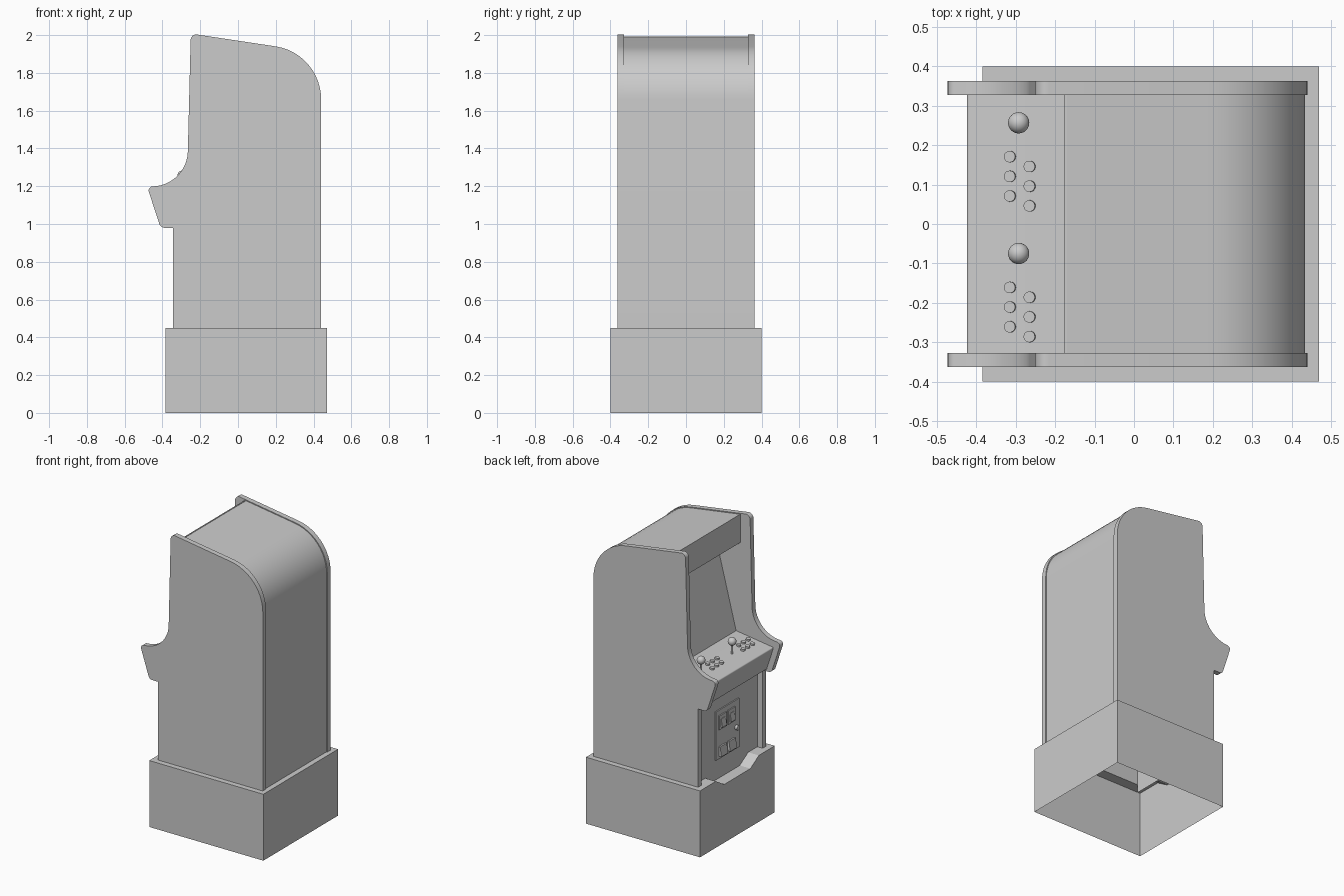
import bpy, bmesh, math
from mathutils import Vector, Matrix

cube = bpy.data.objects.get("Cube")
if cube:
    bpy.data.objects.remove(cube, do_unlink=True)

grey = bpy.data.materials.new("plain grey")
grey.use_nodes = True
COLOR = (0.6, 0.6, 0.6, 1)
grey.diffuse_color = COLOR
grey.node_tree.nodes["Principled BSDF"].inputs["Base Color"].default_value = COLOR


def finish(name, bm, recalc=True):
    """Turn a bmesh into a grey object with sharp edges kept."""
    if recalc:
        bmesh.ops.recalc_face_normals(bm, faces=bm.faces)
    mesh = bpy.data.meshes.new(name)
    bm.to_mesh(mesh)
    bm.free()
    ob = bpy.data.objects.new(name, mesh)
    bpy.context.collection.objects.link(ob)
    mesh.materials.append(grey)
    bpy.ops.object.select_all(action='DESELECT')
    ob.select_set(True)
    bpy.context.view_layer.objects.active = ob
    bpy.ops.object.shade_smooth_by_angle(angle=math.radians(30))
    return ob


def rounded(points, closed, steps=12):
    """Replace each (x, z, radius) corner by a tangent arc."""
    out, n = [], len(points)
    for i, (x, z, r) in enumerate(points):
        p = Vector((x, z))
        if r == 0 or (not closed and i in (0, n - 1)):
            out.append(p)
            continue
        a = (Vector(points[i - 1][:2]) - p).normalized()
        b = (Vector(points[(i + 1) % n][:2]) - p).normalized()
        half = a.angle(b) / 2
        c = p + (a + b).normalized() * (r / math.sin(half))
        t = r / math.tan(half)
        u, v = p + a * t - c, p + b * t - c
        sweep = u.angle(v)
        for k in range(steps + 1):
            f = k / steps
            out.append(c + (u * math.sin((1 - f) * sweep) + v * math.sin(f * sweep)) / math.sin(sweep))
    return out


def prism(name, outline, y0, y1):
    """Solid with an x-z outline between two y values."""
    bm = bmesh.new()
    face = bm.faces.new([bm.verts.new((p[0], y0, p[1])) for p in outline])
    ext = bmesh.ops.extrude_face_region(bm, geom=[face])
    moved = [g for g in ext["geom"] if isinstance(g, bmesh.types.BMVert)]
    bmesh.ops.translate(bm, verts=moved, vec=(0, y1 - y0, 0))
    return finish(name, bm)


def round_part(name, pos, r, depth, axis='Z', tilt=0, sides=20):
    bm = bmesh.new()
    bmesh.ops.create_cone(bm, cap_ends=True, segments=sides, radius1=r, radius2=r, depth=depth)
    turn = -math.pi / 2 if axis == 'X' else tilt
    bmesh.ops.transform(bm, verts=bm.verts, matrix=Matrix.Translation(pos) @ Matrix.Rotation(turn, 4, 'Y'))
    return finish(name, bm)


# Side panels
side = rounded([(-0.345, 0.45, 0), (-0.345, 0.98, 0), (-0.41, 0.98, 0.03), (-0.481, 1.198, 0.022),
                (-0.27, 1.205, 0.19), (-0.25, 2.008, 0.03), (0.44, 1.904, 0.283), (0.44, 0.45, 0)], True)
for label, s in (("left", 1), ("right", -1)):
    prism(label + "_side_panel", side, s * 0.328, s * 0.363)

# Cabinet shell: lower front, control panel, screen, hood, top and back
FRONT = -0.305
shell = rounded([(FRONT, 0.395, 0), (FRONT, 0.98, 0), (-0.375, 0.995, 0), (-0.427, 1.155, 0.008),
                 (-0.146, 1.194, 0), (0.01, 1.80, 0), (-0.172, 1.80, 0), (-0.172, 1.99, 0),
                 (0.434, 1.899, 0.278), (0.434, 0.45, 0)], False)
bm = bmesh.new()
rows = [[bm.verts.new((p[0], y, p[1])) for p in shell] for y in (0.328, -0.328)]
for i in range(len(shell) - 1):
    bm.faces.new((rows[0][i], rows[0][i + 1], rows[1][i + 1], rows[1][i]))
finish("cabinet_shell", bm, recalc=False)
prism("marquee", [(-0.178, 1.80), (-0.17, 1.80), (-0.17, 1.992), (-0.178, 1.992)], -0.328, 0.328)

# Riser base, open below, with a dip in its front wall
X0, X1, Y, TOP = -0.385, 0.47, 0.4, 0.45
dip = [(-Y, TOP), (-0.23, TOP), (-0.14, 0.395), (0.14, 0.395), (0.23, TOP), (Y, TOP)]
bm = bmesh.new()


def face(*pts):
    bm.faces.new([bm.verts.new(p) for p in pts])


face((X0, Y, 0), (X0, -Y, 0), *[(X0, y, z) for y, z in dip])
face((X1, -Y, 0), (X1, Y, 0), (X1, Y, TOP), (X1, -Y, TOP))
face((X0, -Y, 0), (X1, -Y, 0), (X1, -Y, TOP), (X0, -Y, TOP))
face((X1, Y, 0), (X0, Y, 0), (X0, Y, TOP), (X1, Y, TOP))
for (ya, za), (yb, zb) in zip(dip, dip[1:]):
    face((X0, ya, za), (FRONT, ya, za), (FRONT, yb, zb), (X0, yb, zb))
for xa, xb, ya, yb in ((FRONT, X1, 0.328, Y), (FRONT, X1, -Y, -0.328), (0.434, X1, -0.328, 0.328)):
    face((xa, ya, TOP), (xb, ya, TOP), (xb, yb, TOP), (xa, yb, TOP))
bmesh.ops.remove_doubles(bm, verts=bm.verts, dist=0.0001)
finish("riser_base", bm, recalc=False)


# Control deck: joysticks and buttons
SLOPE = (1.194 - 1.155) / (0.427 - 0.146)
TILT = -math.atan(SLOPE)


def deck(x):
    return 1.155 + (x + 0.427) * SLOPE


for n, centre in enumerate((0.257, -0.075), 1):
    z = deck(-0.293)
    round_part(f"joystick_shaft_{n}", (-0.293, centre, z + 0.04), 0.006, 0.09, sides=12)
    bm = bmesh.new()
    bmesh.ops.create_uvsphere(bm, u_segments=24, v_segments=14, radius=0.027)
    bmesh.ops.translate(bm, verts=bm.verts, vec=(-0.293, centre, 1.257))
    finish(f"joystick_ball_{n}", bm)
    for x, first in ((-0.315, 0.086), (-0.265, 0.111)):
        for k in range(3):
            round_part(f"button_{n}", (x, centre - first - 0.05 * k, deck(x) + 0.004), 0.0145, 0.016, tilt=TILT)

# Coin door with slots, return boxes and a lock
F = FRONT


def plate(name, z0, z1, y0, y1, out_low, out_high):
    prism(name, [(F, z0), (F - out_low, z0), (F - out_high, z1), (F, z1)], y0, y1)


plate("coin_door", 0.53, 0.86, -0.125, 0.125, 0.008, 0.008)
for s, y in (("left", 0.06), ("right", -0.035)):
    plate(s + "_coin_plate", 0.73, 0.825, y - 0.038, y + 0.038, 0.016, 0.016)
    plate(s + "_coin_slot", 0.745, 0.80, y - 0.024, y + 0.024, 0.028, 0.018)
    plate(s + "_coin_return", 0.55, 0.615, y - 0.036, y + 0.036, 0.028, 0.018)
round_part("door_lock", (F - 0.013, -0.09, 0.675), 0.016, 0.026, axis='X')
